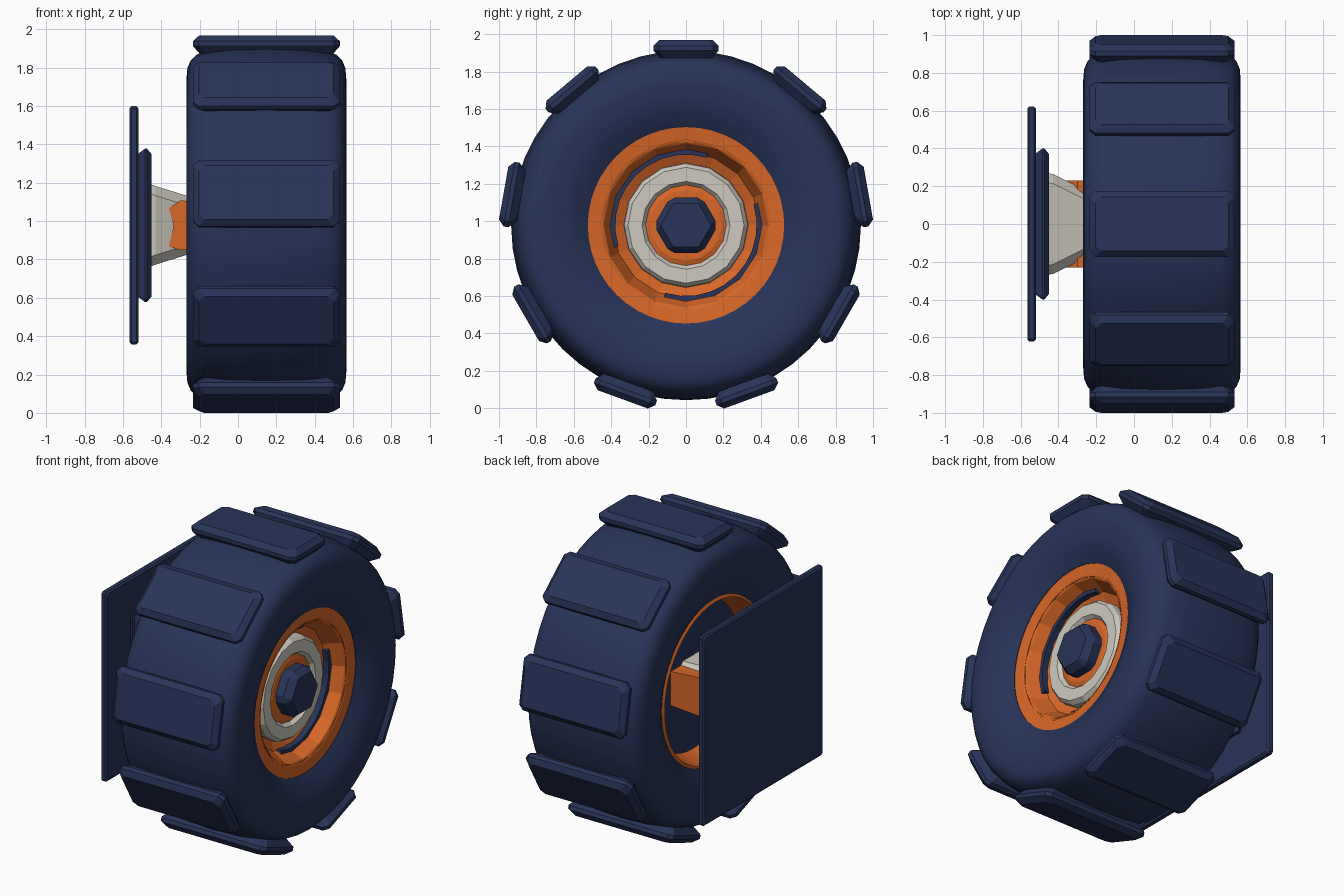
import bpy, bmesh, math
from mathutils import Matrix

if "Cube" in bpy.data.objects:
    bpy.data.objects.remove(bpy.data.objects["Cube"])

CZ = 0.978          # height of the wheel axis
TIRE_X = 0.148      # middle of the tire along the axis


def material(name, rgb):
    m = bpy.data.materials.new(name)
    m.diffuse_color = (*rgb, 1)
    m.use_nodes = True
    m.node_tree.nodes["Principled BSDF"].inputs["Base Color"].default_value = m.diffuse_color
    return m


BLUE = material("dark_blue", (0.021, 0.034, 0.100))
ORANGE = material("orange", (0.69, 0.135, 0.021))
WHITE = material("warm_white", (0.62, 0.59, 0.52))


def finish(name, bm, mat, smooth=None):
    bmesh.ops.recalc_face_normals(bm, faces=bm.faces)
    me = bpy.data.meshes.new(name)
    bm.to_mesh(me)
    bm.free()
    me.materials.append(mat)
    ob = bpy.data.objects.new(name, me)
    bpy.context.collection.objects.link(ob)
    if smooth:
        bpy.context.view_layer.objects.active = ob
        ob.select_set(True)
        bpy.ops.object.shade_smooth_by_angle(angle=math.radians(smooth))
        ob.select_set(False)
    return ob


def loft(bm, rings, closed=False, caps=True):
    """Skin a list of point rings; cap the ends or close the loop."""
    rows = [[bm.verts.new(p) for p in ring] for ring in rings]
    n = len(rows[0])
    pairs = list(zip(rows, rows[1:])) + ([(rows[-1], rows[0])] if closed else [])
    for a, b in pairs:
        for i in range(n):
            j = (i + 1) % n
            bm.faces.new((a[i], a[j], b[j], b[i]))
    if caps and not closed:
        bm.faces.new(rows[0])
        bm.faces.new(rows[-1])
    return rows


def circle(x, r, n, phase=0.0):
    return [(x, r * math.cos(phase + math.tau * i / n),
             CZ + r * math.sin(phase + math.tau * i / n)) for i in range(n)]


def lathe(name, profile, n, mat, smooth=None, closed=True):
    """Revolve an (x, radius) profile around the wheel axis."""
    bm = bmesh.new()
    loft(bm, [circle(x, r, n) for x, r in profile], closed=closed)
    return finish(name, bm, mat, smooth)


def octagon(a, b, c):
    """Rectangle of half sizes a, b with corners cut by c."""
    return [(a, b - c), (a - c, b), (c - a, b), (-a, b - c),
            (-a, c - b), (c - a, -b), (a - c, -b), (a, c - b)]


# Tire: rounded cross-section, mirrored about its middle
half = [(0.0, 0.935), (0.2, 0.927), (0.31, 0.91), (0.365, 0.89), (0.395, 0.86),
        (0.412, 0.82), (0.417, 0.76), (0.41, 0.69), (0.39, 0.61), (0.34, 0.525)]
profile = [(TIRE_X + d, r) for d, r in half] + \
          [(TIRE_X - d, r) for d, r in reversed(half[1:])]
lathe("tire", profile, 48, BLUE, 50)

# Tread lugs: nine chamfered blocks around the tire
bm = bmesh.new()
for k in range(9):
    rot = Matrix.Translation((TIRE_X, 0, CZ)) @ Matrix.Rotation(k * math.tau / 9, 4, 'X')
    rings = []
    for r, inset in ((0.895, 0.035), (0.935, 0.0), (0.96, 0.0), (0.99, 0.032)):
        pts = octagon(0.383 - inset, 0.175 - inset, 0.03)
        rings.append([(rot @ Matrix.Translation((x, y, r))).translation for x, y in pts])
    loft(bm, rings)
finish("tread_lugs", bm, BLUE)

# Outer rim lip, then the faceted dish inside it
lathe("rim_lip", [(0.45, 0.545), (0.485, 0.53), (0.475, 0.445), (0.42, 0.445)], 48, ORANGE, 30)
lathe("rim_dish", [(0.478, 0.46), (0.465, 0.44), (0.36, 0.39), (0.33, 0.33), (0.33, 0.10),
                   (0.29, 0.10), (0.29, 0.40), (0.40, 0.46)], 16, ORANGE)

# Back rim barrel and the dark disc set into it
lathe("rim_barrel", [(-0.20, 0.54), (-0.21, 0.52), (-0.04, 0.48), (-0.04, 0.54)], 48, ORANGE, 30)
lathe("inner_disc", [(-0.05, 0.50), (0.0, 0.50)], 32, BLUE, 30, closed=False)

# Hub ring and hub centre
lathe("hub_ring", [(0.30, 0.335), (0.375, 0.33), (0.40, 0.31), (0.40, 0.235),
                   (0.375, 0.215), (0.30, 0.215)], 16, WHITE)
lathe("hub_center", [(0.30, 0.225), (0.375, 0.22), (0.385, 0.19)], 16, ORANGE, closed=False)

# Curved accent strips lying in the dish
bm = bmesh.new()
for start, end in ((-107, 17), (73, 197)):
    rings = []
    for i in range(11):
        t = math.radians(start + (end - start) * i / 10)
        rings.append([(x, r * math.cos(t), CZ + r * math.sin(t))
                      for x, r in ((0.34, 0.378), (0.395, 0.378), (0.395, 0.415), (0.34, 0.415))])
    loft(bm, rings)
finish("dish_strips", bm, BLUE)

# Centre bolt: hexagon with blunted corners and a bevelled face
bm = bmesh.new()
rings = []
for x, r, cut in ((0.35, 0.172, 0.16), (0.44, 0.172, 0.16), (0.485, 0.135, 0.03)):
    ring = []
    for k in range(6):
        for s in (-1, 1):
            a, b = k * math.tau / 6, (k + s) * math.tau / 6
            y = (1 - cut) * math.cos(a) + cut * math.cos(b)
            z = (1 - cut) * math.sin(a) + cut * math.sin(b)
            ring.append((x, r * y, CZ + r * z))
    rings.append(ring)
loft(bm, rings)
finish("hub_bolt", bm, BLUE)

# Tapered axle housing behind the wheel
bm = bmesh.new()
loft(bm, [[(x, p, CZ + q) for p, q in octagon(a, b, 0.05)]
          for x, a, b in ((-0.47, 0.27, 0.22), (-0.43, 0.265, 0.205),
                          (-0.27, 0.185, 0.155), (-0.03, 0.15, 0.13))])
finish("axle_housing", bm, WHITE)

# Side cheeks of the axle, mirrored left and right, with a notched back edge
bm = bmesh.new()
outline = [(-0.36, 0.09), (-0.335, 0.0), (-0.36, -0.11), (-0.30, -0.13),
           (-0.03, -0.11), (-0.03, 0.11), (-0.30, 0.13)]
for s in (-1, 1):
    loft(bm, [[(x, s * y, CZ + z) for x, z in outline] for y in (0.10, 0.23)])
finish("axle_cheeks", bm, ORANGE)


# Square mounting plates with chamfered rims
def plate(name, layers):
    bm = bmesh.new()
    loft(bm, [[(x, p, CZ + q) for p, q in octagon(h, h, 0.012)] for x, h in layers])
    finish(name, bm, BLUE)


plate("back_plate", ((-0.565, 0.61), (-0.555, 0.622), (-0.53, 0.622), (-0.52, 0.61)))
plate("mount_plate", ((-0.525, 0.37), (-0.485, 0.40), (-0.475, 0.40), (-0.45, 0.37)))
